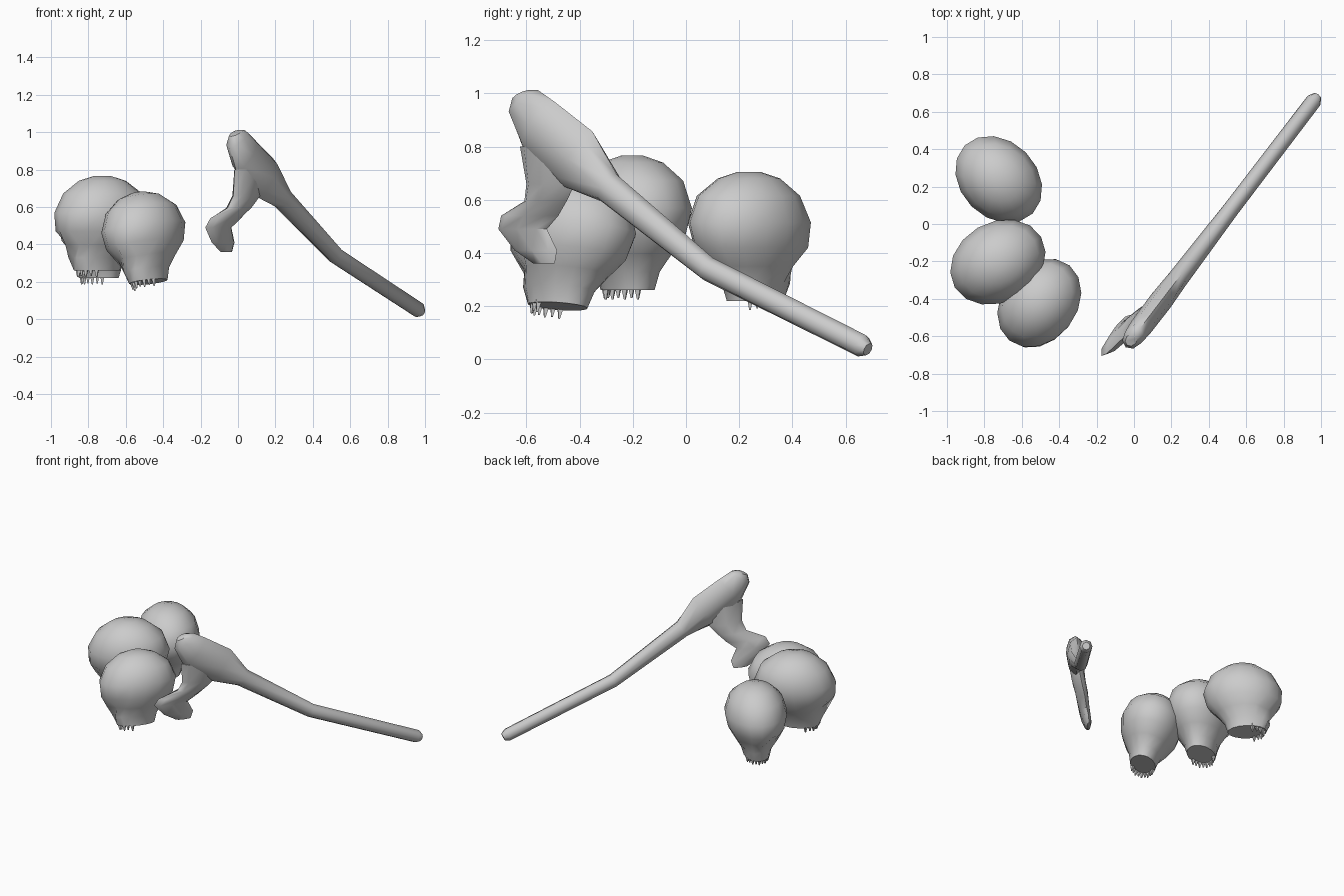
import bpy, bmesh, math
from mathutils import Vector, Matrix

if "Cube" in bpy.data.objects:
    bpy.data.objects.remove(bpy.data.objects["Cube"])

bone_mat = bpy.data.materials.new("bone_grey")
bone_mat.diffuse_color = (0.6, 0.6, 0.6, 1)
bone_mat.use_nodes = True
bone_mat.node_tree.nodes["Principled BSDF"].inputs["Base Color"].default_value = bone_mat.diffuse_color


def finish(name, bm, angle=50):
    bmesh.ops.recalc_face_normals(bm, faces=bm.faces)
    me = bpy.data.meshes.new(name)
    bm.to_mesh(me)
    bm.free()
    me.materials.append(bone_mat)
    ob = bpy.data.objects.new(name, me)
    bpy.context.collection.objects.link(ob)
    bpy.ops.object.select_all(action='DESELECT')
    ob.select_set(True)
    bpy.context.view_layer.objects.active = ob
    bpy.ops.object.shade_smooth_by_angle(angle=math.radians(angle))
    return ob


def loft(bm, rings):
    """Skin a list of closed point rings and cap both ends."""
    loops = [[bm.verts.new(p) for p in r] for r in rings]
    n = len(loops[0])
    for a, b in zip(loops, loops[1:]):
        for i in range(n):
            bm.faces.new((a[i], a[(i + 1) % n], b[(i + 1) % n], b[i]))
    bm.faces.new(loops[0])
    bm.faces.new(loops[-1])


# ---- skulls: local +x is the face, origin at the middle of the base ----
# height, back, front, half width
LEVELS = [(0.035, -0.10, 0.155, 0.085), (0.10, -0.12, 0.185, 0.105),
          (0.165, -0.17, 0.215, 0.145), (0.235, -0.235, 0.25, 0.185),
          (0.33, -0.26, 0.255, 0.205), (0.43, -0.22, 0.205, 0.175),
          (0.495, -0.13, 0.12, 0.11), (0.52, -0.05, 0.04, 0.04)]
SEG = 16


def skull(name, loc, heading, roll, scale=1.0):
    bm = bmesh.new()
    rings = []
    for k, (z, back, front, w) in enumerate(LEVELS):
        ring = []
        for i in range(SEG):
            a = 2 * math.pi * i / SEG
            mid, half = (front + back) / 2, (front - back) / 2
            x, y = mid + half * math.cos(a), w * math.sin(a)
            side = min(i, SEG - i)
            if k == 2 and side in (1, 2):      # eye sockets
                x -= 0.035
            if k == 1 and side == 0:           # nose hollow
                x -= 0.02
            if k == 1 and side in (2, 3):      # hollow under the cheeks
                y *= 0.9
            ring.append((x, y, z))
        rings.append(ring)
    loft(bm, rings)
    # ragged teeth along the front of the jaw
    for j in range(-4, 5):
        a = j * 0.3
        bmesh.ops.create_cone(
            bm, cap_ends=True, segments=4, radius1=0.004, radius2=0.017, depth=0.05,
            matrix=Matrix.Translation((0.03 + 0.105 * math.cos(a), 0.072 * math.sin(a),
                                       0.025 + 0.006 * (j % 2))))
    mid = Vector((0, 0, 0.28))
    bm.transform(Matrix.Translation(loc) @ Matrix.Rotation(heading, 4, 'Z')
                 @ Matrix.Scale(scale, 4) @ Matrix.Translation(mid)
                 @ Matrix.Rotation(roll, 4, 'X') @ Matrix.Translation(-mid))
    return finish(name, bm)


skull("front_skull", (-0.50, -0.43, 0.16), math.atan2(-0.75, -0.6), 0.2)
skull("middle_skull", (-0.73, -0.205, 0.225), math.atan2(-0.5, -0.85), 0.0, 1.04)
skull("back_skull", (-0.725, 0.24, 0.185), math.atan2(0.7, -0.7), 0.0)

# ---- bone pick: s runs along the handle, n across it ----
ORIGIN = Vector((0, -0.6, 0))
ALONG = Vector((0.607, 0.795, 0))
ACROSS = Vector((0.795, -0.607, 0))
UP = Vector((0, 0, 1))


def section(s, z, n, half, thick, axis, count=8):
    """Elliptical section; axis is its wide direction in the (s, z) plane."""
    c = ORIGIN + ALONG * s + ACROSS * n + UP * z
    wide = ALONG * axis[0] + UP * axis[1]
    return [c + wide * (half * math.cos(t)) + ACROSS * (thick * math.sin(t))
            for t in (2 * math.pi * i / count for i in range(count))]


# handle and top knob: s, z, half width, half thickness
handle = [(1.615, 0.038, 0.025, 0.025), (1.585, 0.052, 0.044, 0.042),
          (0.86, 0.34, 0.047, 0.044), (0.39, 0.645, 0.062, 0.055),
          (0.24, 0.755, 0.125, 0.062), (0.06, 0.88, 0.115, 0.06),
          (-0.01, 0.965, 0.08, 0.052), (-0.025, 0.995, 0.04, 0.03)]
bm = bmesh.new()
rings = []
for i, (s, z, h, t) in enumerate(handle):
    p, q = handle[max(i - 1, 0)], handle[min(i + 1, len(handle) - 1)]
    d = Vector((q[0] - p[0], q[1] - p[1])).normalized()
    rings.append(section(s, z, 0, h, t, (d.y, -d.x)))
loft(bm, rings)
finish("pick_handle", bm)

# flared flat blade hanging from the head: s, z, n, half width, half thickness
blade = [(0.12, 0.80, 0.0, 0.15, 0.05), (0.10, 0.66, -0.02, 0.115, 0.045),
         (0.06, 0.595, -0.04, 0.10, 0.042), (-0.03, 0.54, -0.06, 0.135, 0.036),
         (-0.075, 0.49, -0.075, 0.115, 0.032), (-0.02, 0.41, -0.085, 0.10, 0.025),
         (0.015, 0.36, -0.09, 0.05, 0.012)]
bm = bmesh.new()
loft(bm, [section(s, z, n, h, t, (1, 0)) for s, z, n, h, t in blade])
finish("pick_blade", bm)
